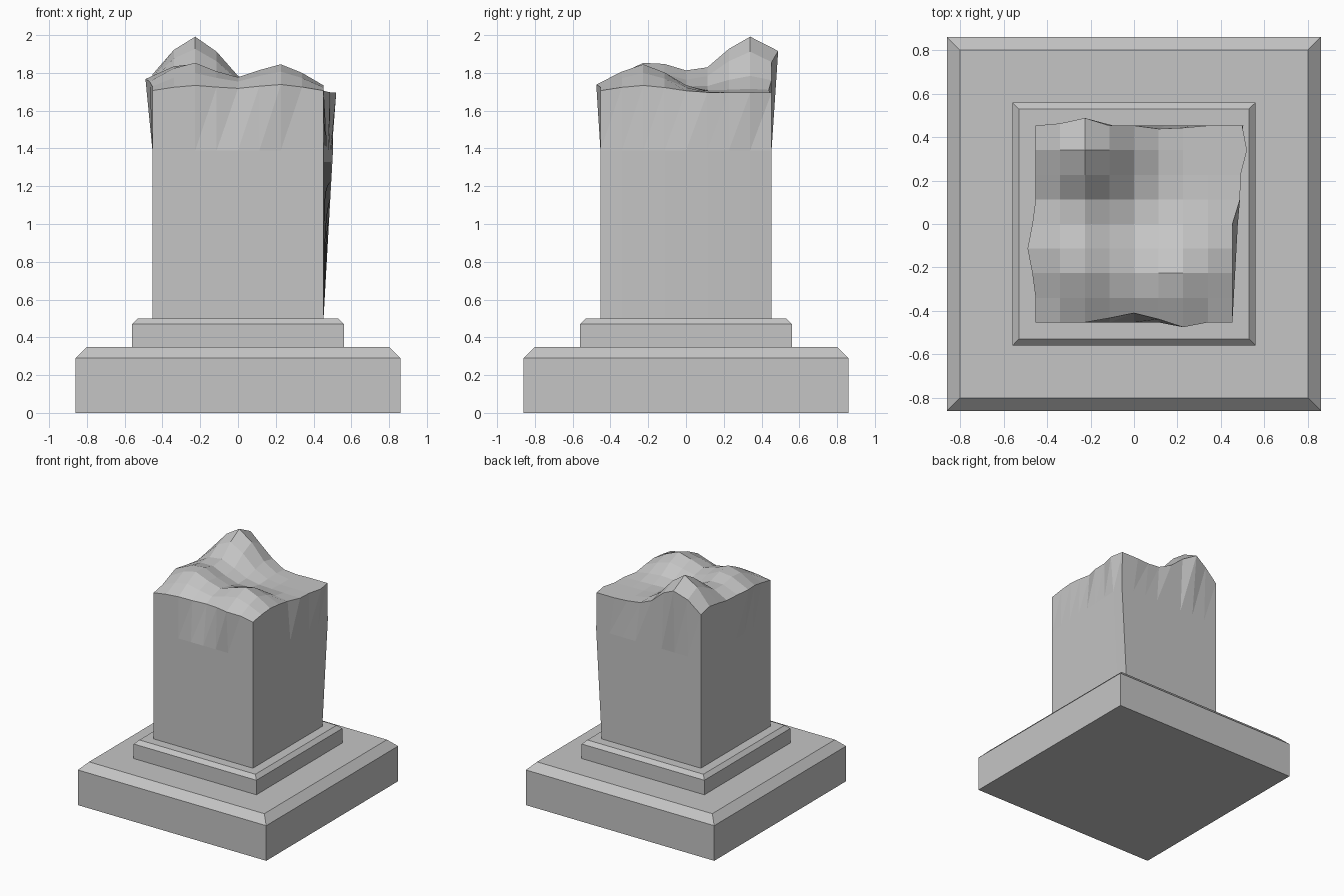
import bpy
import bmesh
import math

cube = bpy.data.objects.get("Cube")
if cube:
    bpy.data.objects.remove(cube, do_unlink=True)

stone = bpy.data.materials.new("grey_stone")
stone.use_nodes = True
GREY = (0.56, 0.56, 0.56, 1)
stone.diffuse_color = GREY
stone.node_tree.nodes["Principled BSDF"].inputs["Base Color"].default_value = GREY


def add_object(name, bm):
    bmesh.ops.recalc_face_normals(bm, faces=bm.faces[:])
    mesh = bpy.data.meshes.new(name)
    bm.to_mesh(mesh)
    bm.free()
    mesh.materials.append(stone)
    obj = bpy.data.objects.new(name, mesh)
    bpy.context.collection.objects.link(obj)
    return obj


def stepped_slab(name, levels):
    """Square slab made from (half width, height) levels, capped at both ends."""
    bm = bmesh.new()
    rings = []
    for half, z in levels:
        corners = ((-half, -half), (half, -half), (half, half), (-half, half))
        rings.append([bm.verts.new((x, y, z)) for x, y in corners])
    for low, high in zip(rings, rings[1:]):
        for k in range(4):
            n = (k + 1) % 4
            bm.faces.new((low[k], low[n], high[n], high[k]))
    bm.faces.new(rings[0][::-1])
    bm.faces.new(rings[-1])
    return add_object(name, bm)


# Chamfered base and plinth
stepped_slab("base_slab", [(0.86, 0), (0.86, 0.29), (0.80, 0.35)])
stepped_slab("plinth", [(0.56, 0.35), (0.56, 0.47), (0.53, 0.5)])

# Broken column: bumps on the top as x, y, height, radius
HALF, CELLS = 0.453, 8
BUMPS = [(-0.23, 0.34, 0.295, 0.21), (-0.23, -0.23, 0.13, 0.2),
         (0.22, -0.23, 0.15, 0.2), (-0.32, -0.04, 0.08, 0.2)]
# Chipped rim points: grid cell -> sideways shift
CHIPS = {(2, 8): (0, 0.035), (1, 8): (0, 0.01), (0, 3): (-0.037, 0),
         (0, 4): (-0.015, 0), (0, 2): (-0.015, 0), (6, 0): (0, -0.022),
         (3, 0): (0, 0.02), (4, 0): (0, 0.043), (5, 0): (0, 0.015),
         (8, 5): (0.035, 0), (8, 6): (0.038, 0), (8, 7): (0.067, 0),
         (8, 8): (0.045, 0), (5, 8): (0, -0.015), (6, 8): (0, -0.01)}


def top_height(x, y):
    return 1.695 + sum(h * math.exp(-((x - bx) ** 2 + (y - by) ** 2) / r ** 2)
                       for bx, by, h, r in BUMPS)


def grid_xy(i, j):
    return HALF * (2 * i / CELLS - 1), HALF * (2 * j / CELLS - 1)


bm = bmesh.new()
span = range(CELLS + 1)
top = {}
for i in span:
    for j in span:
        x, y = grid_xy(i, j)
        dx, dy = CHIPS.get((i, j), (0, 0))
        top[i, j] = bm.verts.new((x + dx, y + dy, top_height(x, y)))
for i in range(CELLS):
    for j in range(CELLS):
        bm.faces.new((top[i, j], top[i + 1, j], top[i + 1, j + 1], top[i, j + 1]))

# Column walls: the back corner leans outwards halfway up
rim = ([(i, 0) for i in range(CELLS)] + [(CELLS, j) for j in range(CELLS)]
       + [(CELLS - i, CELLS) for i in range(CELLS)]
       + [(0, CELLS - j) for j in range(CELLS)])
middle, foot = [], []
for i, j in rim:
    x, y = grid_xy(i, j)
    lean = 0.05 * (i / CELLS) * (j / CELLS)
    middle.append(bm.verts.new((x + lean, y, 1.39)))
    foot.append(bm.verts.new((x, y, 0.5)))
for k in range(len(rim)):
    n = (k + 1) % len(rim)
    a, b = top[rim[k]], top[rim[n]]
    bm.faces.new((foot[k], foot[n], middle[n], middle[k]))
    bm.faces.new((middle[k], middle[n], b))
    bm.faces.new((middle[k], b, a))
bm.faces.new(foot[::-1])
add_object("broken_column", bm)
